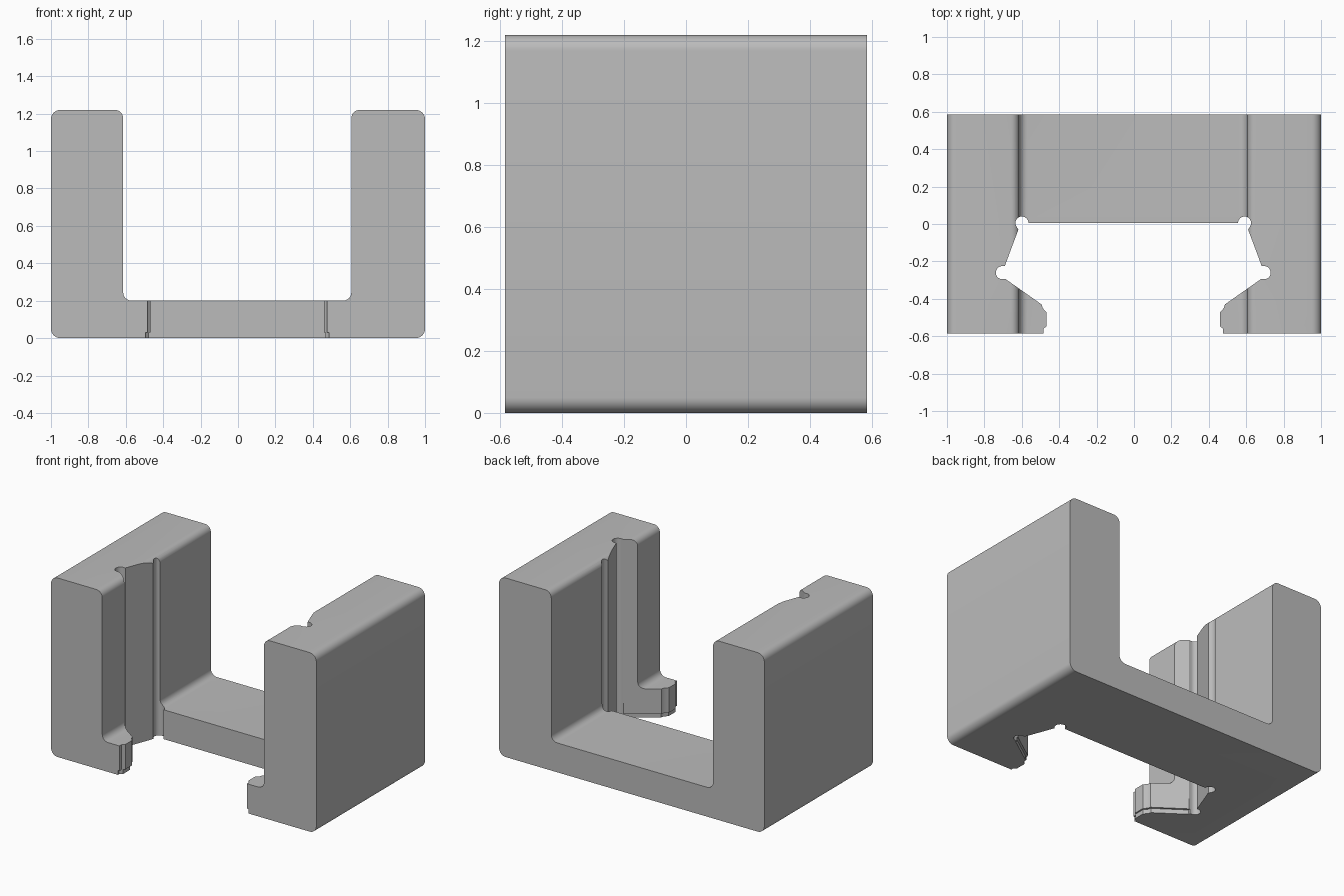
import bpy, bmesh, math
from mathutils import Vector

if "Cube" in bpy.data.objects:
    bpy.data.objects.remove(bpy.data.objects["Cube"], do_unlink=True)

DEPTH, HEIGHT, FLOOR = 0.585, 1.22, 0.2
SHIFT = -0.004          # the opening sits slightly off centre

grey = bpy.data.materials.new("plain grey")
grey.use_nodes = True
colour = (0.5, 0.5, 0.5, 1)
grey.diffuse_color = colour
grey.node_tree.nodes["Principled BSDF"].inputs["Base Color"].default_value = colour


def arc(cx, cy, r, start, end, steps=10):
    """Points along an arc, angles in degrees."""
    angles = [math.radians(start + (end - start) * i / steps) for i in range(steps + 1)]
    return [(cx + r * math.cos(a), cy + r * math.sin(a)) for a in angles]


def rounded(corners, steps=8):
    """Fillet every (x, y, radius) corner of a right-angled outline."""
    out = []
    for i, (x, y, r) in enumerate(corners):
        p = Vector((x, y))
        a = (Vector(corners[i - 1][:2]) - p).normalized() * r
        b = (Vector(corners[(i + 1) % len(corners)][:2]) - p).normalized() * r
        for k in range(steps + 1):
            t = math.pi / 2 * k / steps
            out.append(tuple(p + a * (1 - math.sin(t)) + b * (1 - math.cos(t))))
    return out


def prism(name, outline, axis, low, high):
    """Extrude a flat outline along y or z."""
    place = (lambda u, v: (u, low, v)) if axis == "y" else (lambda u, v: (u, v, low))
    move = (0, high - low, 0) if axis == "y" else (0, 0, high - low)
    bm = bmesh.new()
    face = bm.faces.new([bm.verts.new(place(u, v)) for u, v in outline])
    grown = bmesh.ops.extrude_face_region(bm, geom=[face])["geom"]
    bmesh.ops.translate(bm, vec=move, verts=[g for g in grown if isinstance(g, bmesh.types.BMVert)])
    bmesh.ops.recalc_face_normals(bm, faces=bm.faces)
    mesh = bpy.data.meshes.new(name)
    bm.to_mesh(mesh)
    bm.free()
    mesh.materials.append(grey)
    obj = bpy.data.objects.new(name, mesh)
    bpy.context.collection.objects.link(obj)
    return obj


def mirrored(half):
    """Close a right-hand half outline with its mirror image."""
    full = half + [(-x, y) for x, y in reversed(half)]
    return [(x + SHIFT, y) for x, y in full]


# U-shaped body: floor and two side walls
left, right = 0.61 + SHIFT, -0.61 + SHIFT
body = prism("channel_body", rounded([
    (-1, 0, 0.05), (1, 0, 0.05), (1, HEIGHT, 0.05), (left, HEIGHT, 0.045),
    (left, FLOOR, 0.045), (right, FLOOR, 0.045), (right, HEIGHT, 0.045), (-1, HEIGHT, 0.05)]),
    "y", -DEPTH, DEPTH)

# dovetail slot with round corner reliefs and chamfered jaw tips
jaw = [(0.49, -0.43), (0.484, -0.45), (0.463, -0.473), (0.463, -0.545), (0.481, -0.562), (0.481, -0.7)]
slot = ([(0.56, 0.005)] + arc(0.595, 0.005, 0.035, 180, -30, 16) + [(0.614, -0.03), (0.687, -0.225)]
        + arc(0.7, -0.26, 0.035, 90, -90, 14) + [(0.682, -0.295)] + jaw)
slot_cutter = prism("slot_cutter", mirrored(slot[1:]), "z", -0.2, HEIGHT + 0.2)

# shallow step along the lower edge of each jaw
step = [(0.69, -0.27), (0.69, -0.307)] + [(x + 0.01, y - 0.01) for x, y in jaw]
step_cutter = prism("jaw_step_cutter", mirrored(step), "z", -0.1, 0.03)

bpy.context.view_layer.objects.active = body
body.select_set(True)
for cutter in (slot_cutter, step_cutter):
    cut = body.modifiers.new(cutter.name, "BOOLEAN")
    cut.operation = "DIFFERENCE"
    cut.solver = "EXACT"
    cut.object = cutter
    bpy.ops.object.modifier_apply(modifier=cut.name)
    bpy.data.objects.remove(cutter, do_unlink=True)
bpy.ops.object.shade_smooth_by_angle(angle=math.radians(30))
